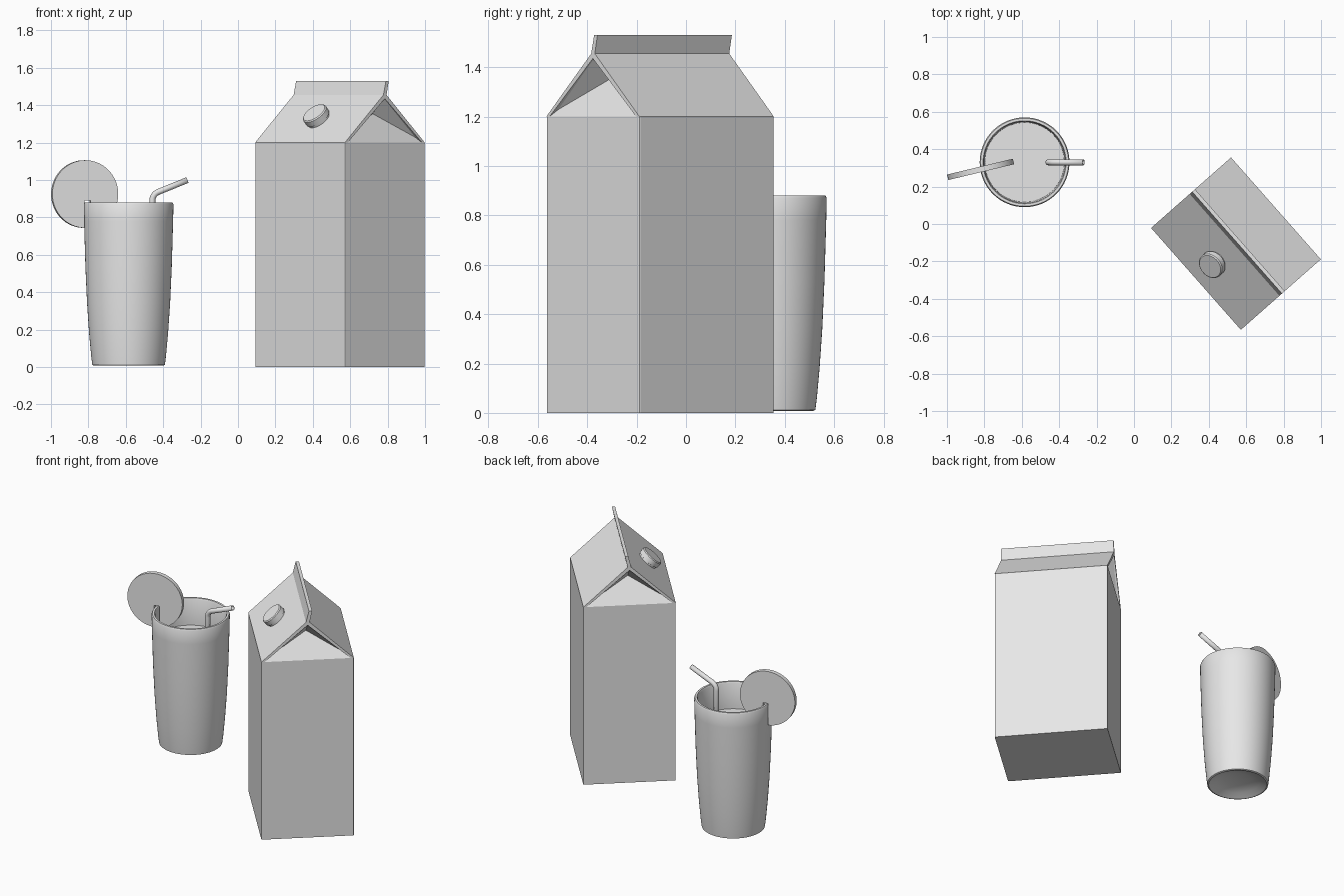
import bpy, bmesh, math
from mathutils import Vector, Matrix

cube = bpy.data.objects.get("Cube")
if cube:
    bpy.data.objects.remove(cube, do_unlink=True)

grey = bpy.data.materials.new("plain_grey")
grey.use_nodes = True
grey.diffuse_color = (0.8, 0.8, 0.8, 1)
grey.node_tree.nodes["Principled BSDF"].inputs["Base Color"].default_value = (0.8, 0.8, 0.8, 1)


def finish(name, bm, matrix=Matrix(), smooth=False):
    bmesh.ops.recalc_face_normals(bm, faces=bm.faces)
    mesh = bpy.data.meshes.new(name)
    bm.to_mesh(mesh)
    bm.free()
    mesh.materials.append(grey)
    obj = bpy.data.objects.new(name, mesh)
    obj.matrix_world = matrix
    bpy.context.collection.objects.link(obj)
    if smooth:
        bpy.ops.object.select_all(action='DESELECT')
        obj.select_set(True)
        bpy.context.view_layer.objects.active = obj
        bpy.ops.object.shade_smooth_by_angle(angle=math.radians(35))
    return obj


def lathe(name, profile, matrix, steps=64):
    """Spin (radius, height) points around z."""
    bm = bmesh.new()
    verts = [bm.verts.new((r, 0, z)) for r, z in profile]
    edges = [bm.edges.new(pair) for pair in zip(verts, verts[1:])]
    bmesh.ops.spin(bm, geom=verts + edges, cent=(0, 0, 0), axis=(0, 0, 1),
                   angle=math.tau, steps=steps)
    bmesh.ops.remove_doubles(bm, verts=bm.verts, dist=0.0005)
    return finish(name, bm, matrix, smooth=True)


def extrude_outline(name, points, direction, matrix, smooth=False):
    """Make a solid from a flat outline."""
    bm = bmesh.new()
    face = bm.faces.new([bm.verts.new(p) for p in points])
    out = bmesh.ops.extrude_face_region(bm, geom=[face], use_keep_orig=True)
    moved = [v for v in out["geom"] if isinstance(v, bmesh.types.BMVert)]
    bmesh.ops.translate(bm, verts=moved, vec=direction)
    return finish(name, bm, matrix, smooth)


# Carton frame: x runs along the ridge, -y is the panel with the cap
carton = Matrix.Translation((0.545, -0.105, 0)) @ Matrix.Rotation(math.radians(-48.6), 4, 'Z')
L, W = 0.363, 0.285
base, eave, ridge = 0.0, 1.2, 1.44

# Carton body with folded-in gable ends
bm = bmesh.new()
corners = [(-L, -W), (L, -W), (L, W), (-L, W)]
low = [bm.verts.new((x, y, base)) for x, y in corners]
top = [bm.verts.new((x, y, eave)) for x, y in corners]
bm.faces.new(low)
for i in range(4):
    j = (i + 1) % 4
    bm.faces.new((low[i], low[j], top[j], top[i]))
apex = {s: bm.verts.new((s * L, 0, ridge)) for s in (-1, 1)}
for s, a, b in ((1, top[1], top[2]), (-1, top[3], top[0])):
    fold = bm.verts.new((s * (L - 0.1), 0, 1.355))
    bm.faces.new((a, b, fold))
    bm.faces.new((a, fold, apex[s]))
    bm.faces.new((b, apex[s], fold))
bm.faces.new((top[0], top[1], apex[1], apex[-1]))
bm.faces.new((top[2], top[3], apex[-1], apex[1]))
uprights = [e for e in bm.edges if e.verts[0] in low and e.verts[1] in top
            or e.verts[1] in low and e.verts[0] in top]
bmesh.ops.bevel(bm, geom=uprights, offset=0.005, segments=2, profile=0.5, affect='EDGES')
finish("carton_body", bm, carton)

# Roof sheet and its leaning sealed fin
roof = [(-W, eave), (-0.01, 1.455), (0.008, 1.53), (0.028, 1.53), (0.012, 1.455),
        (W, eave), (W - 0.02, eave), (0, 1.435), (-W + 0.02, eave)]
extrude_outline("carton_roof", [(-L, y, z) for y, z in roof], (2 * L, 0, 0), carton)

# Screw cap on the front roof panel
slope = Vector((0, -0.667, 0.745)).to_track_quat('Z', 'Y').to_matrix().to_4x4()
cap_place = carton @ Matrix.Translation((0, -0.15, 1.322)) @ slope
lathe("carton_cap", [(0, -0.02), (0.066, -0.02), (0.066, 0.012), (0.072, 0.014),
                     (0.072, 0.046), (0.066, 0.052), (0, 0.052)], cap_place, 32)

# Drinking glass with a hollow underside
gx, gy = -0.585, 0.33
glass = Matrix.Translation((gx, gy, 0))
lathe("glass", [(0, 0.05), (0.08, 0.045), (0.14, 0.03), (0.175, 0.012), (0.185, 0.008),
                (0.194, 0.012), (0.2, 0.06), (0.211, 0.18), (0.222, 0.34),
                (0.231, 0.54), (0.238, 0.78), (0.24, 0.87), (0.235, 0.88),
                (0.222, 0.88), (0.217, 0.87), (0.214, 0.72), (0.208, 0.5),
                (0.195, 0.25), (0.175, 0.09), (0, 0.08)], glass)

# Drink filling the glass
lathe("drink", [(0, 0.09), (0.17, 0.1), (0.19, 0.25), (0.205, 0.5),
                (0.213, 0.7), (0, 0.7)], glass)

# Fruit slice, slotted over the rim
R, slot_l, slot_r, slot_top, thick = 0.181, -0.004, 0.03, -0.035, 0.03
start = -math.acos(slot_r / R)
end = math.tau - math.acos(slot_l / R)
ring = [start + (end - start) * i / 64 for i in range(65)]
outline = [(R * math.cos(a), R * math.sin(a)) for a in ring]
outline += [(slot_l, slot_top), (slot_r, slot_top)]
slice_place = Matrix.Translation((-0.82, 0.292, 0.925)) @ Matrix.Rotation(math.radians(13.5), 4, 'Z')
extrude_outline("fruit_slice", [(x, -thick / 2, z) for x, z in outline],
                (0, thick, 0), slice_place, smooth=True)

# Bent straw: hollow tube swept along a path
path = [(-0.458, 0.3), (-0.458, 0.89)]
bend, turn = 0.05, math.radians(70)
for i in range(1, 9):
    a = turn * i / 8
    path.append((-0.458 + bend * (1 - math.cos(a)), 0.89 + bend * math.sin(a)))
path.append((-0.27, 1.0))
bm = bmesh.new()
sides, loops = 20, []
for i, (x, z) in enumerate(path):
    before, after = path[max(i - 1, 0)], path[min(i + 1, len(path) - 1)]
    d = Vector((after[0] - before[0], 0, after[1] - before[1])).normalized()
    across = Vector((d.z, 0, -d.x))
    loops.append([bm.verts.new(Vector((x, gy, z)) + 0.016 * (
        across * math.cos(math.tau * k / sides) + Vector((0, math.sin(math.tau * k / sides), 0))))
        for k in range(sides)])
for a, b in zip(loops, loops[1:]):
    for k in range(sides):
        m = (k + 1) % sides
        bm.faces.new((a[k], a[m], b[m], b[k]))
straw = finish("straw", bm, smooth=True)
wall = straw.modifiers.new("wall", 'SOLIDIFY')
wall.thickness = 0.004
